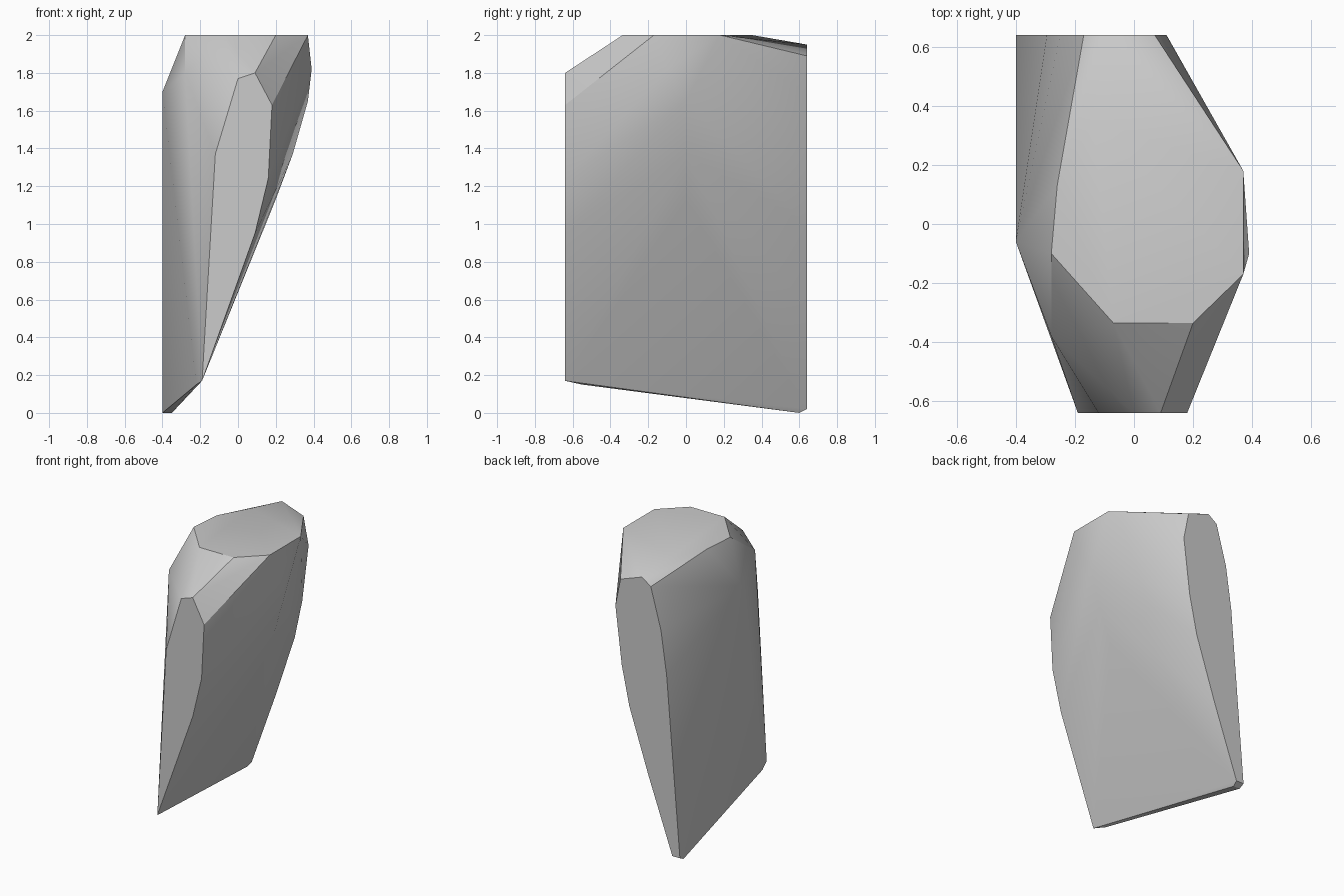
import bpy
import bmesh
import math

cube = bpy.data.objects.get("Cube")
if cube:
    bpy.data.objects.remove(cube, do_unlink=True)


def make_material(name, color):
    material = bpy.data.materials.new(name)
    material.use_nodes = True
    material.diffuse_color = color
    shader = next(n for n in material.node_tree.nodes if n.type == "BSDF_PRINCIPLED")
    shader.inputs["Base Color"].default_value = color
    return material


def hull_object(name, points, material, sharp_degrees):
    """Wrap the outlines in a faceted convex shell and merge coplanar triangles."""
    bm = bmesh.new()
    for point in points:
        bm.verts.new(point)
    result = bmesh.ops.convex_hull(bm, input=bm.verts[:])
    loose = {v for v in result["geom_interior"] + result["geom_unused"]
             if isinstance(v, bmesh.types.BMVert)}
    bmesh.ops.delete(bm, geom=list(loose), context="VERTS")
    bmesh.ops.dissolve_limit(bm, angle_limit=math.radians(1),
                             verts=bm.verts[:], edges=bm.edges[:])
    bmesh.ops.recalc_face_normals(bm, faces=bm.faces[:])
    mesh = bpy.data.meshes.new(name)
    bm.to_mesh(mesh)
    bm.free()
    mesh.materials.append(material)
    obj = bpy.data.objects.new(name, mesh)
    bpy.context.collection.objects.link(obj)
    bpy.ops.object.select_all(action="DESELECT")
    obj.select_set(True)
    bpy.context.view_layer.objects.active = obj
    bpy.ops.object.shade_smooth_by_angle(angle=math.radians(sharp_degrees))
    return obj


depth = 0.64
height = 2

# Flat front and back cuts, as x and z outlines
front_cut = [(-.19, .17), (-.12, 1.37), (0, 1.77), (.09, 1.8),
             (.18, 1.63), (.16, 1.24), (.09, .95)]
back_cut = [(-.4, .02), (-.295, 1.3), (-.25, 1.61), (-.17, 1.9), (-.1, 1.95),
            (.07, 1.89), (.11, 1.69), (.06, 1.28), (0, 1), (-.15, .55), (-.34, .02)]

# Flat top cut, as an x and y outline
top_cut = [(-.26, .13), (-.28, -.1), (-.07, -.335), (.2, -.335),
           (.37, -.17), (.37, .18), (-.14, .35)]

# Bulging ridges on both sides, and the narrow foot
right_ridge = [(.39, -.1, 1.82), (.37, 0, 1.65), (.29, 0, 1.37), (.2, 0, 1.13)]
left_ridge = [(-.28, -.38, 1.8), (-.4, -.06, 1.7)]
foot = [(-.4, .6, 0), (-.35, .6, 0), (-.22, -.55, .15)]

points = [(x, -depth, z) for x, z in front_cut]
points += [(x, depth, z) for x, z in back_cut]
points += [(x, y, height) for x, y in top_cut]
points += right_ridge + left_ridge + foot

stone = make_material("stone grey", (.6, .6, .6, 1))
hull_object("rock_shard", points, stone, 30)
